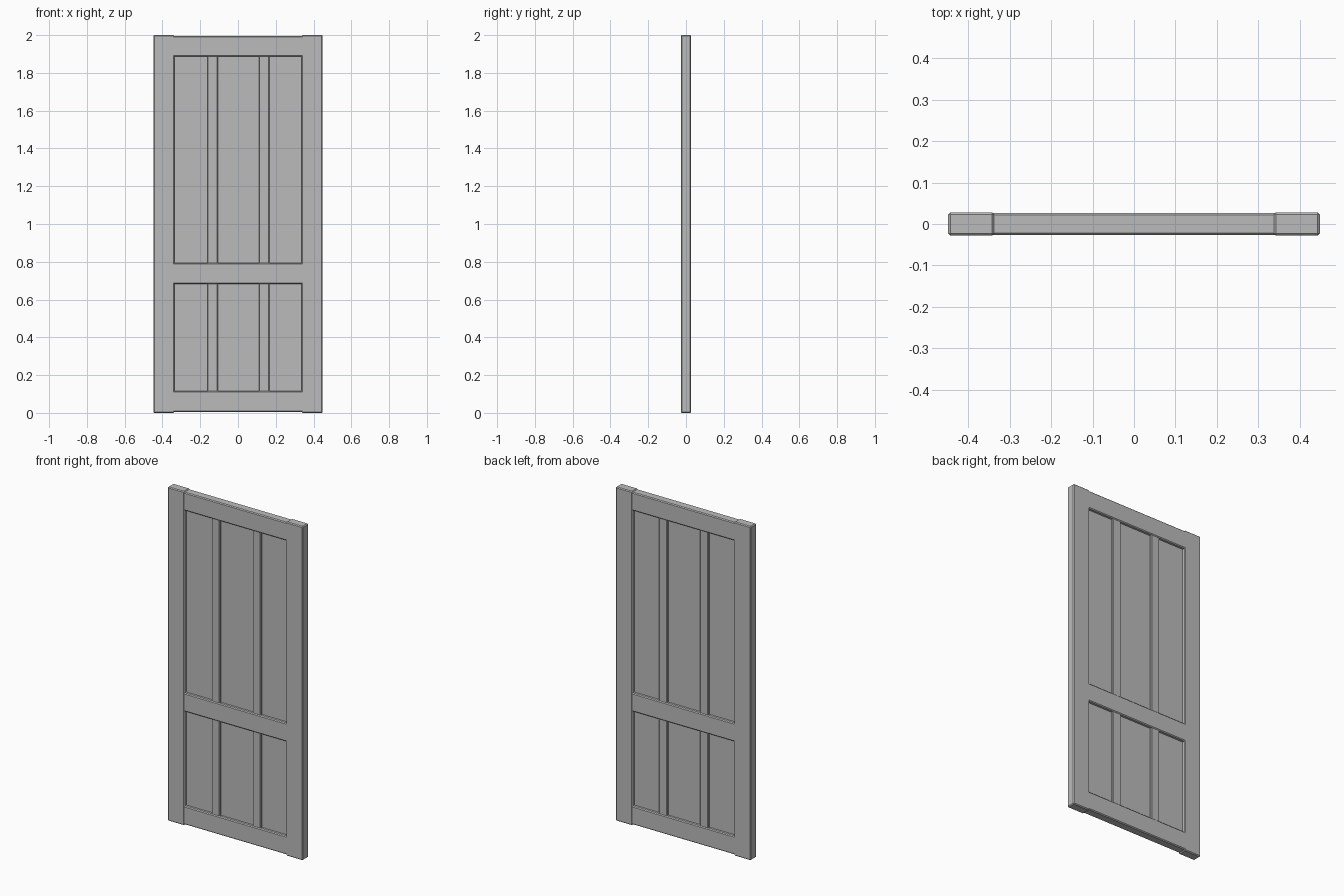
import bpy

cube = bpy.data.objects.get("Cube")
if cube:
    bpy.data.objects.remove(cube, do_unlink=True)

grey = bpy.data.materials.new("plain_grey")
grey.use_nodes = True
colour = (0.5, 0.5, 0.5, 1)
grey.diffuse_color = colour
grey.node_tree.nodes["Principled BSDF"].inputs["Base Color"].default_value = colour


def board(name, x0, x1, z0, z1, half_depth, bevel=0.0):
    """Upright board spanning x0..x1 and z0..z1, centred in depth."""
    bpy.ops.mesh.primitive_cube_add(
        size=1, location=((x0 + x1) / 2, 0, (z0 + z1) / 2))
    obj = bpy.context.object
    obj.name = name
    obj.scale = (x1 - x0, half_depth * 2, z1 - z0)
    bpy.ops.object.transform_apply(location=False, rotation=False, scale=True)
    obj.data.materials.append(grey)
    if bevel:
        mod = obj.modifiers.new("chamfer", "BEVEL")
        mod.width = bevel
        mod.segments = 1
    return obj


INNER, OUTER = 0.337, 0.448

# Outer uprights
board("right_stile", -OUTER, -INNER, 0, 2, 0.0275, 0.005)
board("left_stile", INNER, OUTER, 0, 2, 0.0275, 0.005)

# Cross rails, tucked slightly into the uprights
rails = {"bottom_rail": (0.006, 0.116),
         "middle_rail": (0.683, 0.793),
         "top_rail": (1.887, 1.996)}
for name, (z0, z1) in rails.items():
    board(name, -INNER - 0.01, INNER + 0.01, z0, z1, 0.0262, 0.005)

# Recessed panels and the slim dividers over them
for level, z0, z1 in (("lower", 0.1, 0.7), ("upper", 0.78, 1.9)):
    board(level + "_panel", -INNER - 0.01, INNER + 0.01, z0, z1, 0.008)
    for side, x in (("right", -0.134), ("left", 0.138)):
        board(f"{level}_{side}_divider", x - 0.028, x + 0.028,
              z0, z1, 0.021, 0.004)
